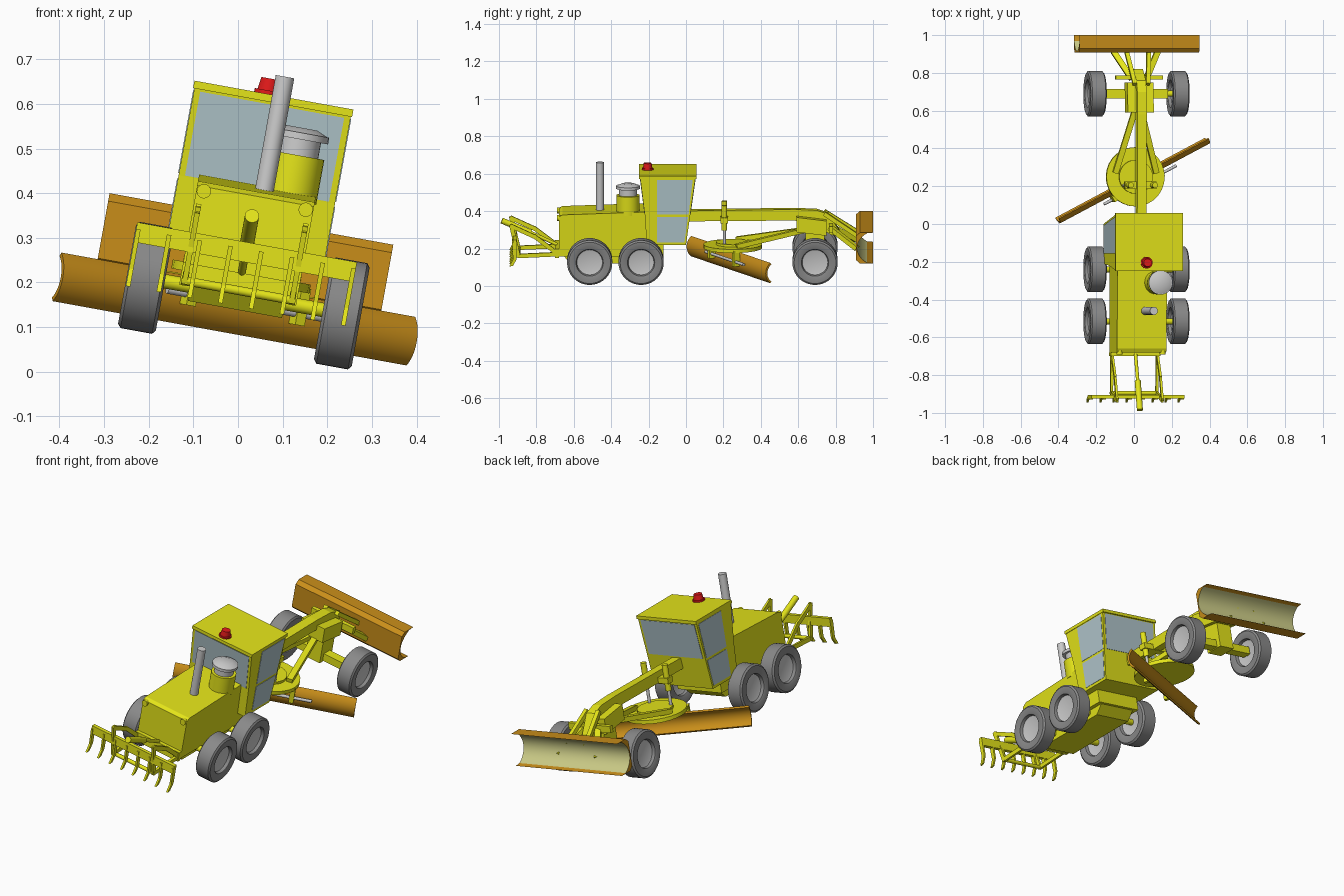
import bpy, bmesh, math
from mathutils import Matrix, Vector

if "Cube" in bpy.data.objects:
    bpy.data.objects.remove(bpy.data.objects["Cube"])

# whole machine is rolled about its long axis; the body sits slightly left of the wheels
ROLL = Matrix.Translation((-0.0085, 0, 0.0515)) @ Matrix.Rotation(math.radians(10.3), 4, 'Y')
BODY = ROLL @ Matrix.Translation((-0.014, 0, 0))


def material(name, r, g, b):
    m = bpy.data.materials.new(name)
    m.diffuse_color = (r, g, b, 1)
    m.use_nodes = True
    m.node_tree.nodes["Principled BSDF"].inputs["Base Color"].default_value = m.diffuse_color
    return m


YELLOW = material("yellow_paint", 0.78, 0.78, 0.01)
ORANGE = material("blade_orange", 0.58, 0.27, 0.01)
PALE = material("blade_face", 0.62, 0.62, 0.25)
GLASS = material("glass", 0.45, 0.58, 0.62)
RED = material("beacon_red", 0.75, 0.01, 0.01)
TYRE = material("tyre_grey", 0.25, 0.25, 0.25)


def finish(name, bm, mat=YELLOW, smooth=False, frame=BODY):
    bmesh.ops.recalc_face_normals(bm, faces=bm.faces)
    bm.transform(frame)
    me = bpy.data.meshes.new(name)
    bm.to_mesh(me)
    bm.free()
    ob = bpy.data.objects.new(name, me)
    bpy.context.collection.objects.link(ob)
    if mat:
        me.materials.append(mat)
    if smooth:
        bpy.ops.object.select_all(action='DESELECT')
        ob.select_set(True)
        bpy.context.view_layer.objects.active = ob
        bpy.ops.object.shade_smooth_by_angle(angle=math.radians(35))
    return ob


def prism(name, yz, x0, x1, mat=YELLOW, smooth=False, frame=BODY):
    bm = bmesh.new()
    face = bm.faces.new([bm.verts.new((x0, y, z)) for y, z in yz])
    new = bmesh.ops.extrude_face_region(bm, geom=[face])['geom']
    bmesh.ops.translate(bm, vec=(x1 - x0, 0, 0),
                        verts=[g for g in new if isinstance(g, bmesh.types.BMVert)])
    return finish(name, bm, mat, smooth, frame)


def box(name, x0, x1, y0, y1, z0, z1, mat=YELLOW, frame=BODY):
    return prism(name, [(y0, z0), (y1, z0), (y1, z1), (y0, z1)], x0, x1, mat, False, frame)


def between(p, q):
    p, q = Vector(p), Vector(q)
    return Matrix.Translation((p + q) / 2) @ (q - p).to_track_quat('Z', 'Y').to_matrix().to_4x4(), (q - p).length


def rod(name, p, q, r, mat=YELLOW, r2=None, frame=BODY):
    m, length = between(p, q)
    bm = bmesh.new()
    bmesh.ops.create_cone(bm, cap_ends=True, segments=28, radius1=r,
                          radius2=r if r2 is None else r2, depth=length, matrix=m)
    return finish(name, bm, mat, True, frame)


def beam(name, p, q, w, h, mat=YELLOW, frame=BODY):
    m, length = between(p, q)
    bm = bmesh.new()
    bmesh.ops.create_cube(bm, size=1, matrix=m @ Matrix.Diagonal((w, h, length, 1)))
    return finish(name, bm, mat, False, frame)


def lathe_x(name, profile, centre, mat):
    # profile of (x, radius) spun round the x axis
    bm = bmesh.new()
    vs = [bm.verts.new((x, 0, r)) for x, r in profile]
    edges = [bm.edges.new(e) for e in zip(vs, vs[1:])]
    bmesh.ops.spin(bm, geom=vs + edges, axis=(1, 0, 0), cent=(0, 0, 0), steps=40, angle=2 * math.pi)
    bmesh.ops.remove_doubles(bm, verts=bm.verts, dist=1e-5)
    bm.transform(Matrix.Translation(centre))
    return finish(name, bm, mat, True, ROLL)


# wheels: tyre ring plus recessed rim
half = [(0.024, 0.068), (0.040, 0.073), (0.043, 0.078), (0.043, 0.112), (0.036, 0.121)]
tyre = half + [(-x, r) for x, r in reversed(half)] + half[:1]
rim = [(0.022, 0), (0.022, 0.060), (0.026, 0.072), (-0.026, 0.072), (-0.022, 0.060), (-0.022, 0)]
for y, label in ((0.69, "front"), (-0.24, "middle"), (-0.515, "rear")):
    for s, side in ((-1, "left"), (1, "right")):
        c = (s * 0.223, y, 0.121)
        lathe_x(f"{label}_{side}_tyre", tyre, c, TYRE)
        lathe_x(f"{label}_{side}_rim", rim, c, None)
    rod(f"{label}_axle", (-0.21, y, 0.121), (0.21, y, 0.121), 0.016, frame=ROLL)

# engine hood and belly
prism("engine_hood", [(-0.68, 0.13), (-0.12, 0.13), (-0.12, 0.20), (-0.21, 0.37),
                      (-0.24, 0.37), (-0.66, 0.355), (-0.68, 0.345)], -0.133, 0.133)
prism("belly", [(-0.66, 0.135), (-0.62, 0.087), (-0.18, 0.087), (-0.13, 0.135)], -0.107, 0.107)
box("rear_bumper", -0.133, 0.133, -0.70, -0.68, 0.12, 0.17)
for s in (-1, 1):
    rod("rear_lamp", (s * 0.116, -0.69, 0.335), (s * 0.116, -0.66, 0.335), 0.016)

# exhaust and air cleaner
rod("exhaust_pipe", (0.017, -0.46, 0.34), (0.017, -0.46, 0.62), 0.021, None)
rod("air_cleaner_body", (0.075, -0.31, 0.35), (0.075, -0.31, 0.452), 0.062)
rod("air_cleaner_neck", (0.075, -0.31, 0.45), (0.075, -0.31, 0.492), 0.048, None)
rod("air_cleaner_rim", (0.075, -0.31, 0.488), (0.075, -0.31, 0.503), 0.064, None)
rod("air_cleaner_cap", (0.075, -0.31, 0.503), (0.075, -0.31, 0.514), 0.06, None, 0.035)

# cab with raked front, glass panels and roof
prism("cab_body", [(-0.21, 0.20), (0.0, 0.20), (0.05, 0.56), (-0.245, 0.56), (-0.22, 0.36)], -0.178, 0.178)
box("cab_roof", -0.181, 0.181, -0.25, 0.057, 0.558, 0.575)
for s in (-1, 1):
    a, b = s * 0.17, s * 0.180
    prism("side_window", [(-0.155, 0.365), (0.014, 0.365), (0.036, 0.553), (-0.155, 0.553)], a, b, GLASS)
    prism("door_glass", [(-0.155, 0.215), (-0.008, 0.215), (0.011, 0.353), (-0.155, 0.353)], a, b, GLASS)
prism("windshield", [(0.015, 0.365), (0.025, 0.365), (0.0515, 0.553), (0.041, 0.553)], -0.164, 0.164, GLASS)
prism("rear_window", [(-0.222, 0.362), (-0.21, 0.362), (-0.235, 0.553), (-0.246, 0.553)], -0.164, 0.164, GLASS)
rod("beacon_base", (-0.014, -0.205, 0.574), (-0.014, -0.205, 0.583), 0.031, RED)
rod("beacon_lamp", (-0.014, -0.205, 0.582), (-0.014, -0.205, 0.61), 0.025, RED, 0.021)

# gooseneck frame and front axle support
prism("gooseneck", [(-0.02, 0.30), (0.58, 0.305), (0.70, 0.27), (0.78, 0.225), (0.82, 0.225), (0.82, 0.25),
                    (0.76, 0.34), (0.70, 0.36), (0.58, 0.365), (-0.02, 0.357)], -0.025, 0.025)
prism("front_head", [(0.59, 0.25), (0.75, 0.23), (0.75, 0.31), (0.59, 0.33)], -0.07, 0.07)
box("front_pedestal", -0.045, 0.045, 0.64, 0.74, 0.10, 0.25)
box("front_axle_beam", -0.18, 0.18, 0.665, 0.715, 0.105, 0.145)
box("front_crossbar", -0.127, 0.127, 0.765, 0.787, 0.255, 0.29)

# drawbar, turntable and lift cylinders
rod("turntable", (0, 0.25, 0.152), (0, 0.25, 0.172), 0.157)
rod("turntable_hub", (0, 0.25, 0.17), (0, 0.25, 0.185), 0.09)
for s in (-1, 1):
    beam("drawbar_arm", (s * 0.11, 0.27, 0.18), (0, 0.66, 0.255), 0.03, 0.025)
    rod("lift_cylinder", (s * 0.065, 0.205, 0.26), (s * 0.065, 0.205, 0.395), 0.015)
    rod("lift_piston", (s * 0.065, 0.205, 0.16), (s * 0.065, 0.205, 0.27), 0.008, None)
box("lift_bracket", -0.085, 0.085, 0.185, 0.225, 0.30, 0.33)

# grading blade: curved plate swung under the turntable
SWING = BODY @ Matrix.Translation((0, 0.235, 0.0875)) @ Matrix.Rotation(math.radians(27.7), 4, 'Z')


def arc(r, half_angle, cy, n=12):
    return [(cy - r * math.cos(t), r * math.sin(t))
            for t in (half_angle * (2 * i / n - 1) for i in range(n + 1))]


prism("grading_blade", arc(0.068, 0.95, 0.045) + arc(0.058, 0.95, 0.045)[::-1],
      -0.455, 0.455, ORANGE, True, SWING)
rod("blade_slide_rod", (-0.2, -0.042, 0.015), (0.24, -0.042, 0.015), 0.008, None, frame=SWING)
for s in (-1, 1):
    box("blade_hanger", s * 0.14 - 0.012, s * 0.14 + 0.012, -0.055, -0.018, -0.01, 0.075, frame=SWING)

# front dozer blade: flat back, concave pale face
scoop = [(1.035 - 0.12 * math.cos(t), 0.2095 + 0.0805 / math.sin(0.98) * math.sin(t))
         for t in (0.98 * (2 * i / 14 - 1) for i in range(15))]
scoop = [(min(y, 0.999), z) for y, z in scoop]
dozer = prism("dozer_blade", [(1.0, 0.293), (0.93, 0.293), (0.908, 0.275), (0.908, 0.145), (0.93, 0.126),
                              (1.0, 0.126)] + scoop, -0.323, 0.323, ORANGE, True)
dozer.data.materials.append(PALE)
for p in dozer.data.polygons:
    n = BODY.to_3x3().inverted() @ p.normal
    if n.y > 0.3:
        p.material_index = 1
for s in (-1, 1):
    beam("dozer_lower_arm", (s * 0.04, 0.77, 0.27), (s * 0.12, 0.915, 0.17), 0.03, 0.025)
    beam("dozer_upper_arm", (s * 0.035, 0.74, 0.345), (s * 0.06, 0.915, 0.23), 0.022, 0.022)

# rear ripper: beam, hooked teeth, linkage and cylinder
box("ripper_beam", -0.25, 0.25, -0.925, -0.905, 0.195, 0.24)
for i in range(8):
    x = -0.245 + i * 0.07
    prism("ripper_tooth", [(-0.93, 0.225), (-0.905, 0.225), (-0.905, 0.135), (-0.925, 0.10),
                           (-0.945, 0.095), (-0.925, 0.135)], x - 0.005, x + 0.005)
for s in (-1, 1):
    x = s * 0.122
    beam("ripper_upper_arm", (x, -0.94, 0.295), (x, -0.81, 0.235), 0.012, 0.022)
    beam("ripper_upper_arm_lower", (x, -0.815, 0.24), (x, -0.69, 0.145), 0.012, 0.022)
    beam("ripper_lower_arm", (x, -0.90, 0.13), (x, -0.68, 0.14), 0.014, 0.022)
    beam("ripper_end_link", (x, -0.935, 0.30), (x, -0.895, 0.125), 0.012, 0.022)
rod("ripper_cylinder", (0, -0.985, 0.30), (0, -0.83, 0.235), 0.016)
rod("ripper_piston", (0, -0.84, 0.24), (0, -0.69, 0.17), 0.009)
rod("ripper_cross_tube", (-0.13, -0.895, 0.13), (0.13, -0.895, 0.13), 0.01)
